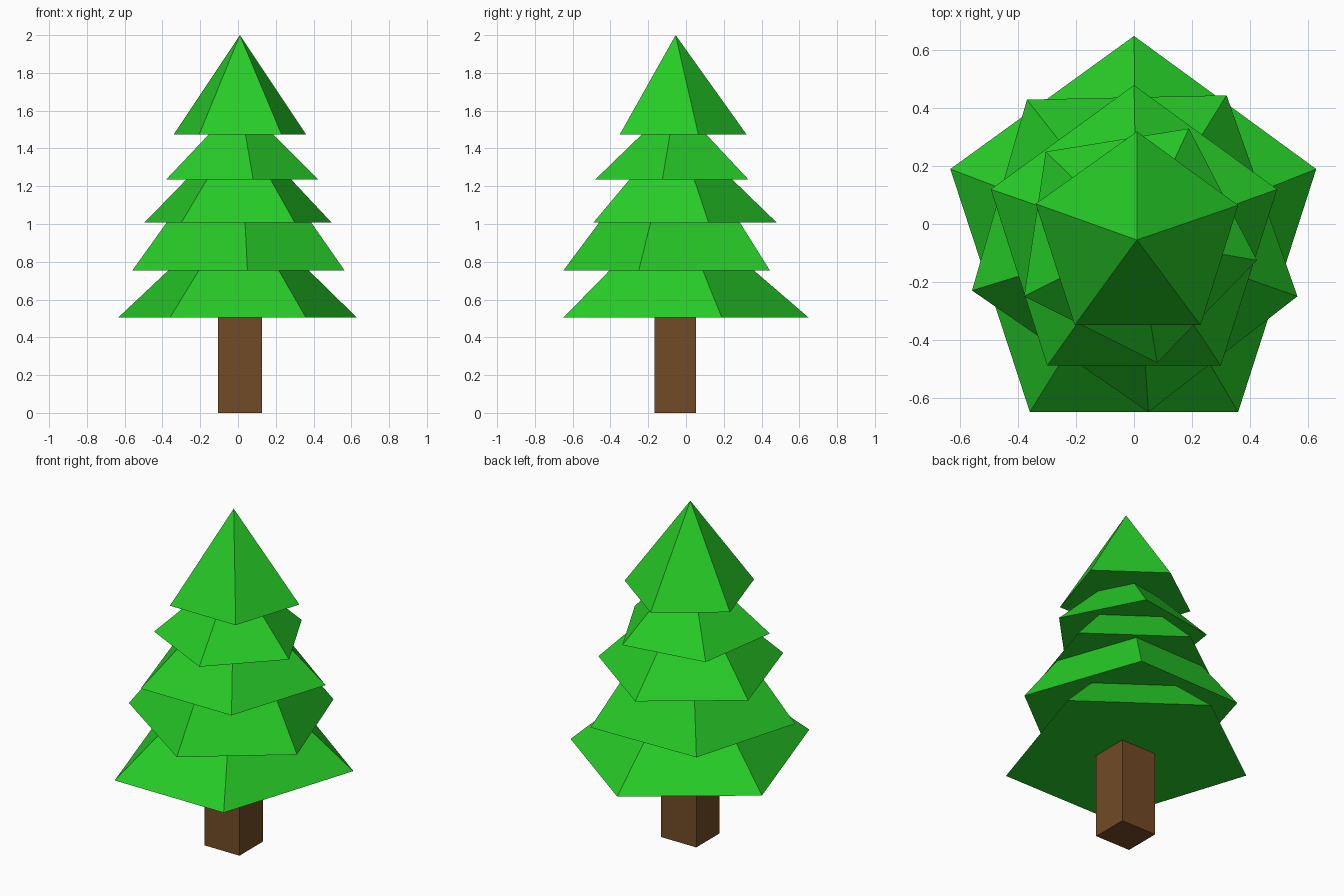
import bpy, bmesh

if "Cube" in bpy.data.objects:
    bpy.data.objects.remove(bpy.data.objects["Cube"])

def material(name, rgb):
    m = bpy.data.materials.new(name)
    m.diffuse_color = (*rgb, 1)
    m.use_nodes = True
    m.node_tree.nodes["Principled BSDF"].inputs["Base Color"].default_value = m.diffuse_color
    return m

GREEN = material("pine green", (0.02, 0.6, 0.02))
BROWN = material("bark brown", (0.17, 0.07, 0.02))
CX, CY = 0.01, -0.055  # trunk axis

def loft(name, outline, z0, z1, taper, mat):
    """Flat-based solid: outline at z0, shrunk towards the axis by taper at z1."""
    bm = bmesh.new()
    low = [bm.verts.new((x, y, z0)) for x, y in outline]
    n = len(low)
    if taper == 0:
        tip = bm.verts.new((CX, CY, z1))
        for i in range(n):
            bm.faces.new((low[i], low[(i + 1) % n], tip))
    else:
        top = [bm.verts.new((CX + (x - CX) * taper, CY + (y - CY) * taper, z1))
               for x, y in outline]
        for i in range(n):
            j = (i + 1) % n
            bm.faces.new((low[i], low[j], top[j], top[i]))
        bm.faces.new(top)
    bm.faces.new(low[::-1])
    bmesh.ops.recalc_face_normals(bm, faces=bm.faces)
    me = bpy.data.meshes.new(name)
    bm.to_mesh(me)
    bm.free()
    me.materials.append(mat)
    ob = bpy.data.objects.new(name, me)
    bpy.context.collection.objects.link(ob)

# trunk
loft("trunk", [(-0.105, -0.167), (0.127, -0.167), (0.127, 0.053), (-0.105, 0.053)],
     0, 0.55, 1, BROWN)

# branch tiers: slightly irregular pentagons, (base z, top z, taper, outline)
tiers = [
    (0.504, 0.753, 0.59, [(0, 0.65), (-0.635, 0.19), (-0.36, -0.65), (0.36, -0.65), (0.63, 0.19)]),
    (0.753, 1.008, 0.68, [(-0.37, 0.43), (-0.56, -0.23), (0.05, -0.65), (0.565, -0.25), (0.32, 0.445)]),
    (1.008, 1.236, 0.56, [(0, 0.48), (-0.495, 0.12), (-0.3, -0.49), (0.3, -0.49), (0.495, 0.12)]),
    (1.236, 1.475, 0.42, [(-0.305, 0.25), (-0.38, -0.25), (0.08, -0.48), (0.425, -0.125), (0.19, 0.33)]),
    (1.475, 2.0, 0, [(0.01, 0.32), (-0.34, 0.07), (-0.205, -0.35), (0.23, -0.35), (0.36, 0.065)]),
]
for k, (z0, z1, taper, outline) in enumerate(tiers):
    loft(f"branch_tier_{k + 1}", outline, z0, z1, taper, GREEN)
